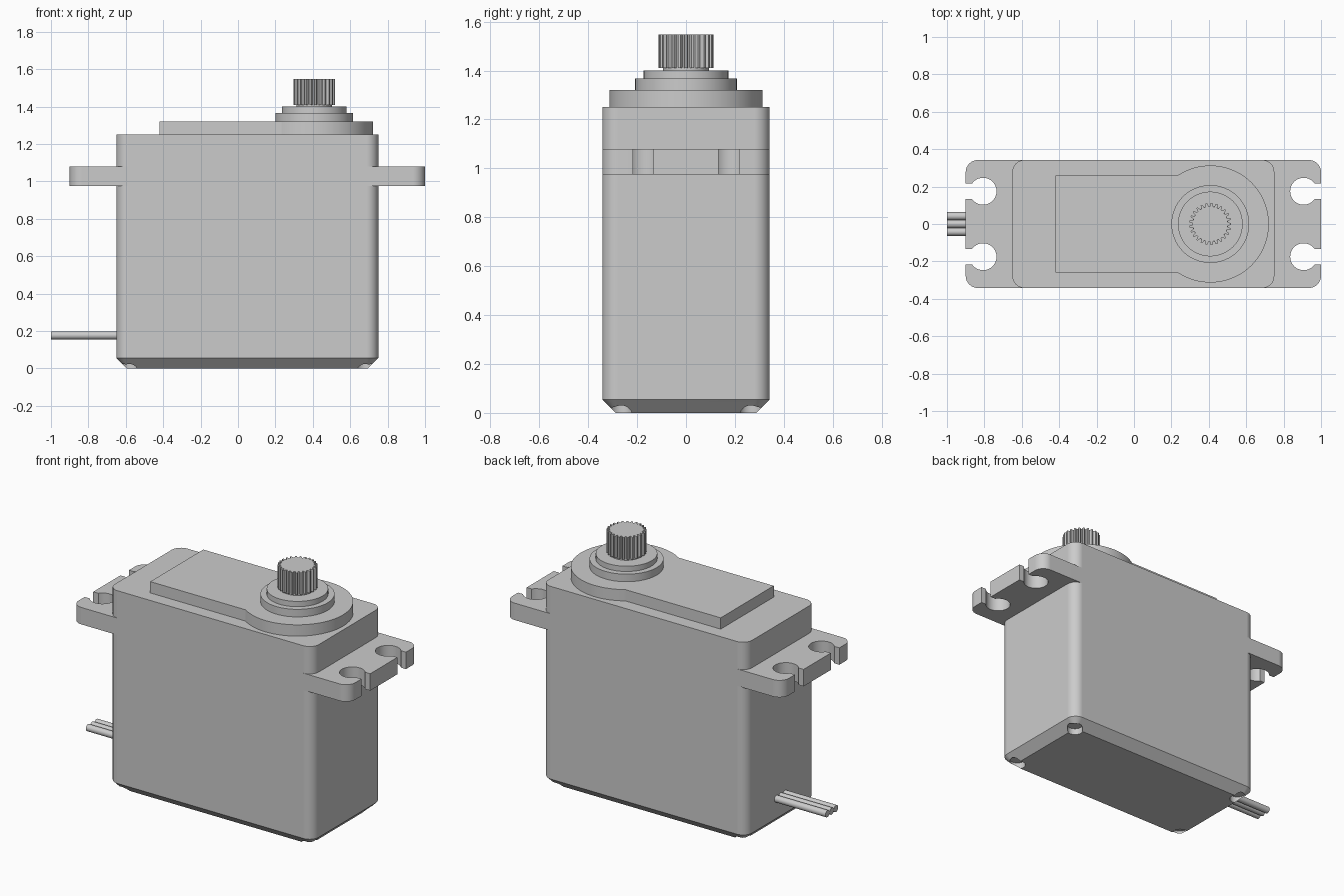
import bpy
import bmesh
from math import pi, sin, cos, asin, acos, radians

default = bpy.data.objects.get("Cube")
if default:
    bpy.data.objects.remove(default, do_unlink=True)

grey = bpy.data.materials.new("plain grey")
grey.use_nodes = True
grey.diffuse_color = (0.6, 0.6, 0.6, 1)
grey.node_tree.nodes["Principled BSDF"].inputs["Base Color"].default_value = (0.6, 0.6, 0.6, 1)


def arc(cx, cy, r, a0, a1, n):
    """Points along an arc, both ends included."""
    return [(cx + r * cos(a0 + (a1 - a0) * i / n),
             cy + r * sin(a0 + (a1 - a0) * i / n)) for i in range(n + 1)]


def circle(cx, cy, r, n=64):
    return arc(cx, cy, r, 0, 2 * pi, n)[:-1]


def rounded_rect(cx, hx, hy, r):
    pts = []
    for k, (sx, sy) in enumerate([(1, 1), (-1, 1), (-1, -1), (1, -1)]):
        pts += arc(cx + sx * (hx - r), sy * (hy - r), r, k * pi / 2, (k + 1) * pi / 2, 8)
    return pts


def loft(name, rings):
    """Closed solid through stacked (outline, height) rings."""
    bm = bmesh.new()
    loops = [[bm.verts.new((x, y, z)) for x, y in pts] for pts, z in rings]
    n = len(loops[0])
    for low, high in zip(loops, loops[1:]):
        for i in range(n):
            j = (i + 1) % n
            bm.faces.new((low[i], low[j], high[j], high[i]))
    bm.faces.new(loops[0][::-1])
    bm.faces.new(loops[-1])
    bmesh.ops.recalc_face_normals(bm, faces=bm.faces)
    mesh = bpy.data.meshes.new(name)
    bm.to_mesh(mesh)
    bm.free()
    mesh.materials.append(grey)
    obj = bpy.data.objects.new(name, mesh)
    bpy.context.collection.objects.link(obj)
    return obj


def select(obj):
    bpy.ops.object.select_all(action='DESELECT')
    obj.select_set(True)
    bpy.context.view_layer.objects.active = obj


def finish(obj):
    select(obj)
    bpy.ops.object.shade_smooth_by_angle(angle=radians(30))
    obj.modifiers.new("Flat faces", 'WEIGHTED_NORMAL').keep_sharp = True


MID, SHAFT = 0.05, 0.408
HX, HY = 0.70, 0.342

# Case with chamfered base
case = loft("case", [
    (rounded_rect(MID, HX - 0.055, HY - 0.055, 0.008), 0),
    (rounded_rect(MID, HX, HY, 0.063), 0.055),
    (rounded_rect(MID, HX, HY, 0.063), 1.25)])

# Screw recesses in the base corners
for sx in (-1, 1):
    for sy in (-1, 1):
        cutter = loft("screw_cutter", [
            (circle(MID + sx * 0.63, sy * 0.265, 0.046, 32), -0.1),
            (circle(MID + sx * 0.63, sy * 0.265, 0.046, 32), 0.04)])
        cutter.hide_render = True
        mod = case.modifiers.new("Recess", 'BOOLEAN')
        mod.operation = 'DIFFERENCE'
        mod.solver = 'EXACT'
        mod.object = cutter
        select(case)
        bpy.ops.object.modifier_apply(modifier=mod.name)
        bpy.data.objects.remove(cutter, do_unlink=True)
finish(case)

# Mounting ears with open screw slots
gap = asin(0.042 / 0.072)
half = [(0.95, 0.133)]
half += arc(0.857, 0.175, 0.072, -gap, gap - 2 * pi, 32)
half += [(0.95, 0.217)]
half += arc(0.95 - 0.065, HY - 0.065, 0.065, 0, pi / 2, 8)
half += [(HX - 0.063, HY)]
ear = half + [(x, -y) for x, y in reversed(half)]
for side, name in ((1, "left_ear"), (-1, "right_ear")):
    outline = [(MID + side * x, y) for x, y in ear]
    finish(loft(name, [(outline, 0.975), (outline, 1.08)]))

# Raised gearbox cover: rectangle merging into a disc
bend = pi - asin(0.26 / 0.313)
cover = arc(SHAFT, 0, 0.313, -bend, bend, 56) + [(-0.42, 0.26), (-0.42, -0.26)]
finish(loft("gear_cover", [(cover, 1.25), (cover, 1.32)]))

# Stepped collars and shaft neck
for name, r, z0, z1 in (("lower_collar", 0.208, 1.32, 1.367),
                        ("upper_collar", 0.173, 1.367, 1.4),
                        ("shaft_neck", 0.095, 1.4, 1.412)):
    ring = circle(SHAFT, 0, r)
    finish(loft(name, [(ring, z0), (ring, z1)]))

# Splined output shaft
TEETH = 25
spline = []
for t in range(TEETH):
    for step, r in ((-0.36, 0.094), (-0.16, 0.112), (0.16, 0.112), (0.36, 0.094)):
        a = 2 * pi * (t + step) / TEETH
        spline.append((SHAFT + r * cos(a), r * sin(a)))
finish(loft("output_spline", [(spline, 1.41), (spline, 1.548)]))

# Three lead wires
for i, name in enumerate(("front_wire", "middle_wire", "back_wire")):
    ring = circle(0, 0, 0.021, 24)
    wire = loft(name, [(ring, -1.0), (ring, -0.64)])
    wire.rotation_euler = (0, pi / 2, 0)
    wire.location = (0, (i - 1) * 0.042, 0.177)
    finish(wire)
